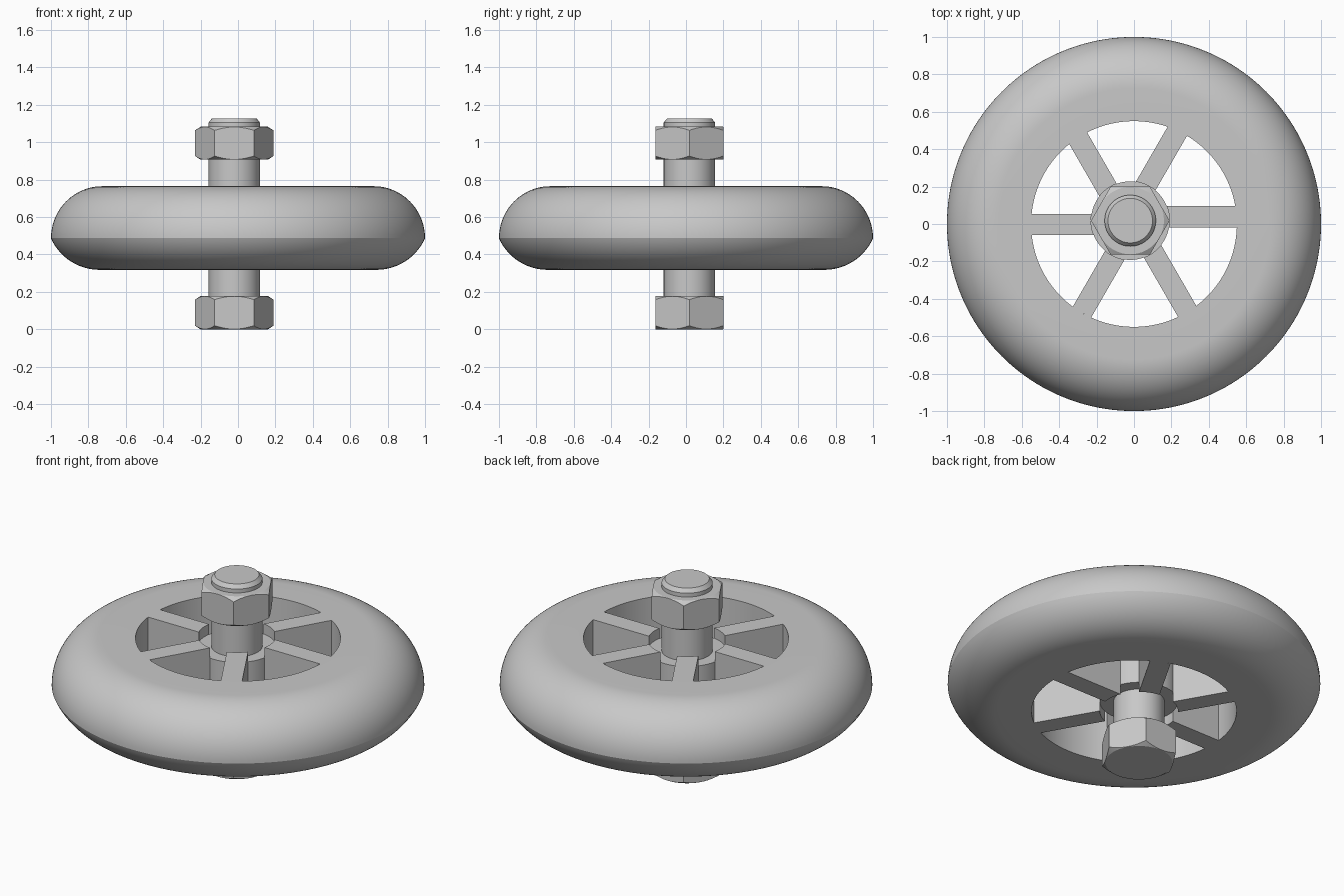
import bpy
import bmesh
from math import sin, cos, pi, radians, sqrt, hypot
from mathutils import Vector

cube = bpy.data.objects.get("Cube")
if cube:
    bpy.data.objects.remove(cube)

GREY = (0.58, 0.58, 0.58, 1)
grey = bpy.data.materials.new("plain grey")
grey.use_nodes = True
grey.diffuse_color = GREY
grey.node_tree.nodes["Principled BSDF"].inputs["Base Color"].default_value = GREY

AXLE = Vector((-0.02, 0.018, 0))     # the axle sits slightly off the tyre centre
TOP, BOTTOM, EDGE = 0.765, 0.318, 0.487
HOLE_R, HUB_R, SHAFT_R = 0.55, 0.21, 0.137


def finish(name, bm, origin=(0, 0, 0)):
    bmesh.ops.recalc_face_normals(bm, faces=bm.faces)
    mesh = bpy.data.meshes.new(name)
    bm.to_mesh(mesh)
    bm.free()
    mesh.materials.append(grey)
    obj = bpy.data.objects.new(name, mesh)
    obj.location = origin
    bpy.context.collection.objects.link(obj)
    bpy.ops.object.select_all(action='DESELECT')
    obj.select_set(True)
    bpy.context.view_layer.objects.active = obj
    bpy.ops.object.shade_smooth_by_angle(angle=radians(25))
    return obj


def skin(bm, rings, closed=False):
    """Join rings of equal length; cap the ends, or close back to the first."""
    loops = [[bm.verts.new(p) for p in ring] for ring in rings]
    n = len(loops[0])
    pairs = list(zip(loops, loops[1:]))
    if closed:
        pairs.append((loops[-1], loops[0]))
    else:
        bm.faces.new(loops[0])
        bm.faces.new(loops[-1])
    for a, b in pairs:
        for i in range(n):
            j = (i + 1) % n
            bm.faces.new((a[i], a[j], b[j], b[i]))


def lathe(name, profile, origin, closed=False, n=96):
    bm = bmesh.new()
    skin(bm, [[(r * cos(2 * pi * i / n), r * sin(2 * pi * i / n), z)
               for i in range(n)] for r, z in profile], closed)
    return finish(name, bm, origin)


def chamfered_hex(name, z0, z1, radius=0.21, flat=0.18, steps=10):
    """Hexagonal prism whose corners are turned off by a cone at both ends."""
    corners = [Vector((cos(i * pi / 3), sin(i * pi / 3))) * radius for i in range(6)]
    outline = [corners[i].lerp(corners[(i + 1) % 6], k / steps)
               for i in range(6) for k in range(steps)]

    def drop(p):
        return (p.length - flat) * 0.65

    circle = [p.normalized() * flat for p in outline]
    bm = bmesh.new()
    skin(bm, [[(p.x, p.y, z0) for p in circle],
              [(p.x, p.y, z0 + drop(p)) for p in outline],
              [(p.x, p.y, z1 - drop(p)) for p in outline],
              [(p.x, p.y, z1) for p in circle]])
    return finish(name, bm, AXLE)


# Tyre: round upper shoulder, shallower lower shoulder, ridge between them
upper = [(0.725 + 0.275 * sin(a), EDGE + (TOP - EDGE) * cos(a))
         for a in (i * pi / 48 for i in range(25))]
lower_r = 0.285
lower = [(0.74 + lower_r * sin(a), BOTTOM + lower_r * (1 - cos(a)))
         for a in (radians(65.8) * (1 - i / 18) for i in range(1, 19))]
lathe("tyre", [(HOLE_R, TOP)] + upper + lower + [(HOLE_R, BOTTOM)],
      (0, 0, 0), closed=True, n=160)

# Hub, recessed below the spoke faces
lathe("hub", [(SHAFT_R - 0.01, 0.378), (HUB_R, 0.378), (HUB_R, 0.705),
              (SHAFT_R - 0.01, 0.705)], AXLE, closed=True)

# Spokes: set a little to one side, with ends curved to meet hub and tyre
for s in range(6):
    along = Vector((cos(s * pi / 3), sin(s * pi / 3)))
    across = Vector((-along.y, along.x))
    inner, outer = [], []
    for k in range(7):
        t = -0.036 + 0.114 * k / 6
        inner.append(AXLE.xy + across * t + along * sqrt(HUB_R ** 2 - t * t))
        start = AXLE.xy + across * t
        d = start.dot(along)
        reach = -d + sqrt(d * d - start.length_squared + HOLE_R ** 2)
        outer.append(start + along * reach)
    outline = inner + outer[::-1]
    bm = bmesh.new()
    skin(bm, [[(p.x, p.y, z) for p in outline] for z in (BOTTOM, TOP)])
    finish(f"spoke_{s + 1}", bm)

# Bolt and nut
lathe("bolt_shaft", [(SHAFT_R, 0.1), (SHAFT_R, 1.106), (0.119, 1.128)], AXLE)
chamfered_hex("bolt_head", 0, 0.178)
chamfered_hex("nut", 0.907, 1.083)
